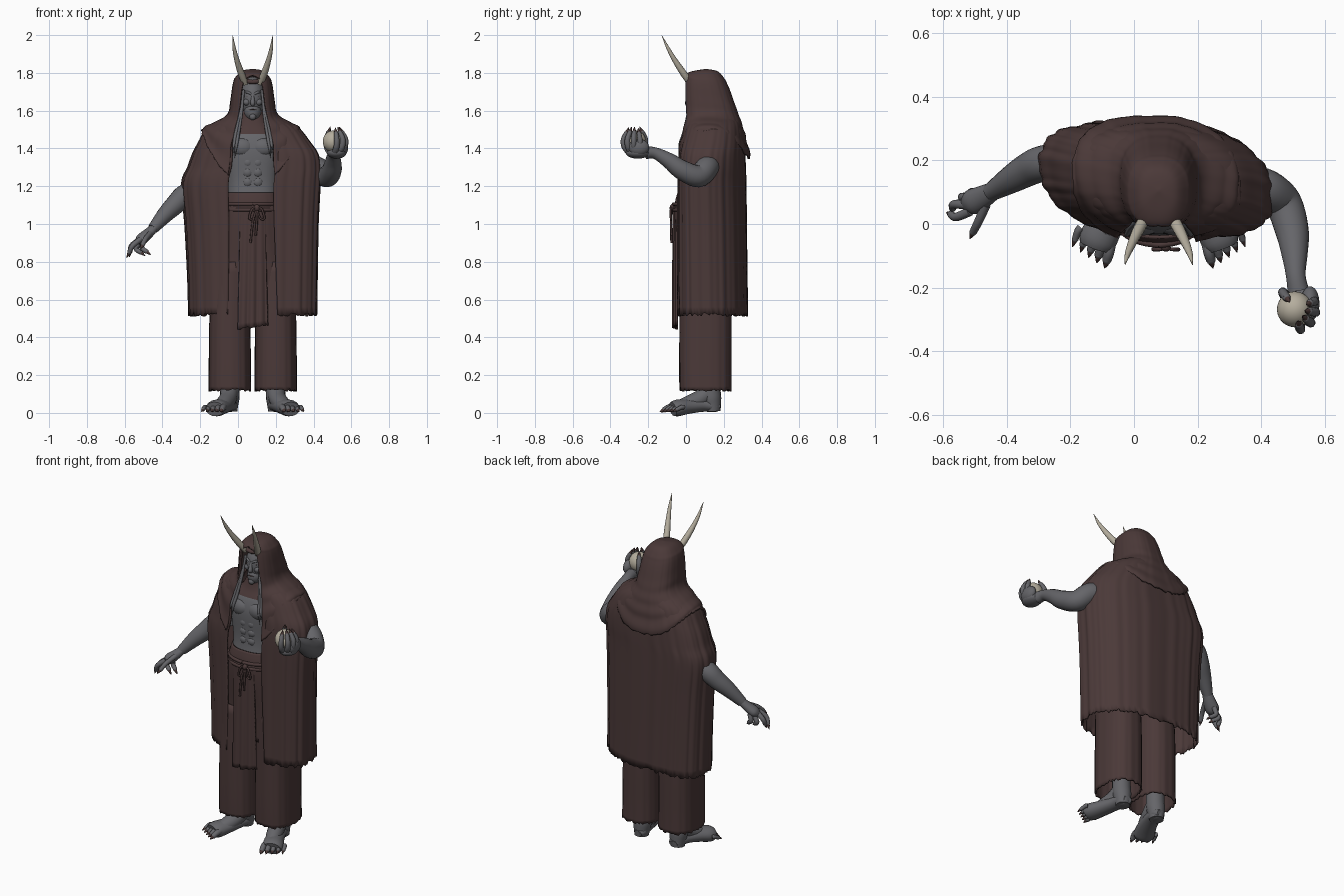
import bpy, bmesh, math, random
from mathutils import Vector, Matrix
random.seed(4)
CX = 0.078  # body axis


def material(name, rgb):
    m = bpy.data.materials.new(name)
    m.diffuse_color = (*rgb, 1)
    return m


CLOTH = material("brown cloth", (0.070, 0.041, 0.040))
SKIN = material("grey skin", (0.130, 0.130, 0.141))
BONE = material("bone", (0.46, 0.42, 0.34))
CLAW = material("dark claw", (0.066, 0.038, 0.036))


def finish(name, bm, mats, thick=0):
    bmesh.ops.remove_doubles(bm, verts=bm.verts, dist=0.0002)
    bmesh.ops.recalc_face_normals(bm, faces=bm.faces)
    me = bpy.data.meshes.new(name)
    bm.to_mesh(me)
    bm.free()
    ob = bpy.data.objects.new(name, me)
    bpy.context.collection.objects.link(ob)
    for m in mats:
        me.materials.append(m)
    if thick:
        s = ob.modifiers.new("thickness", 'SOLIDIFY')
        s.thickness, s.offset = thick, 0
    return ob


def spline(keys, sub):
    """Catmull-Rom through tuples of any length."""
    out = []
    for i in range(len(keys) - 1):
        a, b, c, d = keys[max(i - 1, 0)], keys[i], keys[i + 1], keys[min(i + 2, len(keys) - 1)]
        for k in range(sub):
            t = k / sub
            out.append([0.5 * (2 * q + (r - p) * t + (2 * p - 5 * q + 4 * r - s) * t * t
                               + (3 * q - p - 3 * r + s) * t ** 3) for p, q, r, s in zip(a, b, c, d)])
    return out + [list(keys[-1])]


def tube(name, keys, mat, n=10, sub=4, flat=1.0):
    """Round limb through (x, y, z, radius) points; flat squashes it vertically."""
    pts = spline(keys, sub)
    P = [Vector(p[:3]) for p in pts]
    bm, rings, side = bmesh.new(), [], None
    for i, p in enumerate(P):
        d = (P[min(i + 1, len(P) - 1)] - P[max(i - 1, 0)]).normalized()
        if side is None:
            side = d.orthogonal() if abs(d.z) > 0.8 else d.cross(Vector((0, 0, 1)))
        side = (side - d * side.dot(d)).normalized()
        up, r = d.cross(side), max(pts[i][3], 0.0005)
        rings.append([bm.verts.new(p + r * (side * math.cos(k * math.tau / n) + up * flat * math.sin(k * math.tau / n)))
                      for k in range(n)])
    for a, b in zip(rings, rings[1:]):
        for k in range(n):
            bm.faces.new((a[k], a[(k + 1) % n], b[(k + 1) % n], b[k]))
    bm.faces.new(rings[0])
    bm.faces.new(rings[-1])
    return finish(name, bm, [mat])


def ball(name, c, r, mat, seg=20):
    bm = bmesh.new()
    bmesh.ops.create_uvsphere(bm, u_segments=seg, v_segments=seg * 2 // 3, radius=1,
                              matrix=Matrix.Translation(c) @ Matrix.Diagonal((*r, 1)))
    return finish(name, bm, [mat])


def loft(name, rings, mats, cols=96, sub=4, e=0.8, fold=0.0, ripple=0.0, hem=0.0, skew=0.0, thick=0.0):
    """Draped shell. Ring: z front, z side, z back, x left, x right, y front, y back, half opening."""
    rows, bm, grid = spline(rings, sub), bmesh.new(), []
    for j, (zf, zs, zb, xl, xr, yf, yb, op) in enumerate(rows):
        v = j / (len(rows) - 1)
        rx, ry, cx, cy = (xr - xl) / 2, (yb - yf) / 2, (xl + xr) / 2, (yf + yb) / 2
        a0 = math.asin(min(1, op / rx) ** (1 / e)) if op > 0.001 else 0
        line = []
        for k in range(cols + 1):
            a = a0 + (math.tau - 2 * a0) * k / cols
            s, c = math.sin(a), math.cos(a)
            f = 1 + fold * min(1, 0.3 + v) * (math.sin(19 * a + 1) + 0.7 * math.sin(34 * a + 2 * v) + 0.5 * math.sin(11 * a))
            f += ripple * max(0, v - 0.45) * math.sin(v * 50 + 2 * c)
            dx = rx * f * math.copysign(abs(s) ** e, s)
            y = cy - ry * f * math.copysign(abs(c) ** e, c) - skew * dx * abs(dx)
            z = zs + ((zf if c > 0 else zb) - zs) * c * c
            if j == len(rows) - 1 and 0 < k < cols:
                z += random.uniform(-hem, hem)
            line.append(bm.verts.new((cx + dx, y, z)))
        grid.append(line)
    for a, b in zip(grid, grid[1:]):
        for k in range(cols):
            bm.faces.new((a[k], a[k + 1], b[k + 1], b[k]))
    return finish(name, bm, mats, thick)


def level(z, *rest):
    return (z, z, z, *rest)


# long open cloak
loft("cloak", [
    level(1.58, -.02, .17, .03, .25, .07), level(1.54, -.10, .26, .01, .28, .09),
    level(1.50, -.165, .325, -.005, .295, .11), level(1.43, -.205, .38, -.02, .305, .115),
    level(1.37, -.235, .42, -.03, .307, .12), level(1.30, -.26, .432, -.035, .31, .12),
    level(1.21, -.292, .43, -.038, .312, .12), level(1.0, -.275, .42, -.04, .315, .12),
    level(.75, -.262, .415, -.04, .318, .125), level(.52, -.255, .412, -.04, .322, .13)],
    [CLOTH], cols=150, fold=0.009, hem=0.010, skew=0.4, thick=0.01)

# hood with shoulder mantle and lapels
loft("hood", [
    (1.815, 1.815, 1.815, .07795, .07805, .10495, .10505, 0), (1.803, 1.806, 1.803, .025, .13, .035, .165, 0),
    (1.788, 1.775, 1.765, -.008, .162, 0, .20, 0), (1.765, 1.755, 1.74, -.018, .172, -.004, .213, .04),
    (1.72, 1.715, 1.70, -.026, .18, -.008, .230, .055), (1.64, 1.64, 1.62, -.036, .190, -.01, .258, .065),
    (1.56, 1.58, 1.56, -.05, .205, -.01, .280, .078), (1.48, 1.542, 1.50, -.105, .26, -.022, .300, .095),
    (1.38, 1.52, 1.43, -.155, .305, -.038, .318, .112), (1.22, 1.495, 1.35, -.193, .335, -.052, .336, .12)],
    [CLOTH], cols=110, sub=7, fold=0.004, ripple=0.04, hem=0.006, skew=0.4, thick=0.012)

# bare torso with a dark neckline
torso = loft("torso", [
    level(1.10, -.06, .215, -.045, .2, 0), level(1.22, -.065, .22, -.026, .22, 0), level(1.38, -.09, .245, -.03, .24, 0),
    level(1.46, -.09, .245, -.012, .24, 0), level(1.52, -.02, .175, .02, .21, 0), level(1.60, .02, .135, .04, .17, 0)],
    [SKIN, CLOTH], cols=48)
for p in torso.data.polygons:
    p.material_index = int(p.center.z > 1.47)
for sx in (-1, 1):
    ball("chest_muscle", (CX + sx * .055, .005, 1.405), (.064, .042, .052), SKIN)
    for row in range(3):
        ball("belly_muscle", (CX + sx * .026, .0, 1.325 - row * .052), (.034, .033, .033), SKIN, 16)

# head and face
ball("head", (CX, .10, 1.665), (.068, .09, .115), SKIN, 28)
ball("jaw", (CX, .062, 1.595), (.046, .055, .052), SKIN)
tube("nose", [(CX, .02, 1.685, .007), (CX, .012, 1.66, .010), (CX, .007, 1.638, .013), (CX, .016, 1.628, .008)], SKIN)
tube("mouth", [(CX - .02, .015, 1.604, .002), (CX, .008, 1.606, .004), (CX + .02, .015, 1.604, .002)], CLAW, flat=.5)
ball("chin", (CX, .02, 1.568), (.018, .016, .018), SKIN)
tube("headband", [(CX - .06, .05, 1.745, .012), (CX - .03, .02, 1.755, .013), (CX, .014, 1.752, .012),
                  (CX + .03, .02, 1.755, .013), (CX + .06, .05, 1.745, .012)], CLOTH)
for sx in (-1, 1):
    ball("cheek", (CX + sx * .032, .03, 1.645), (.02, .018, .018), SKIN, 14)
    ball("eye", (CX + sx * .024, .023, 1.676), (.010, .005, .004), CLAW, 12)
    tube("brow", [(CX + sx * .006, .016, 1.686, .006), (CX + sx * .026, .018, 1.697, .007),
                  (CX + sx * .044, .04, 1.697, .004)], SKIN)
    # curved horns
    tube("horn", [(CX + sx * .040, .025, 1.745, .018), (CX + sx * .062, -.015, 1.80, .018),
                  (CX + sx * .083, -.058, 1.865, .014), (CX + sx * .098, -.095, 1.93, .009),
                  (CX + sx * .106, -.128, 1.998, .001)], BONE, n=14, sub=6)
    # hair locks lying along the hood edge
    for i in range(2):
        o = i * .014
        tube("hair_lock", [(CX + sx * (.052 - o * .3), .035, 1.71, .007), (CX + sx * (.058 + o * .3), .015, 1.60, .008),
                           (CX + sx * (.076 + o), -.012, 1.48, .009), (CX + sx * (.086 + o), -.032, 1.42, .008),
                           (CX + sx * (.096 + o * .7), -.036, 1.35 + o * 3, .001)], SKIN, n=8)

# wide trousers
loft("trouser_top", [
    level(1.165, -.06, .216, -.04, .215, 0), level(1.10, -.075, .232, -.055, .22, 0), level(1.0, -.09, .25, -.053, .225, 0),
    level(.8, -.115, .285, -.03, .232, 0), level(.62, -.13, .295, -.022, .234, 0)], [CLOTH], fold=.005, thick=.01)
for cx in (-.043, .2):
    loft("trouser_leg", [
        level(.80, cx - .09, cx + .1, -.022, .23, 0), level(.5, cx - .103, cx + .103, -.028, .235, 0),
        level(.25, cx - .106, cx + .106, -.03, .235, 0), level(.12, cx - .107, cx + .107, -.028, .236, 0)],
        [CLOTH], cols=72, fold=.009, hem=.007, thick=.01)

# hanging front panel
bm = bmesh.new()
rows = []
for j in range(25):
    v = j / 24
    row = []
    for i in range(25):
        u = i / 24
        x = CX + (u - .5) * (.13 + .03 * v)
        y = -.064 + .005 * math.sin(u * 21 + v) * (.3 + v) + .012 * abs(2 * u - 1)
        z = 1.11 - v * (.665 - .02 * u) + (random.uniform(-.006, .006) if j == 24 else 0)
        row.append(bm.verts.new((x, y, z)))
    rows.append(row)
for a, b in zip(rows, rows[1:]):
    for i in range(24):
        bm.faces.new((a[i], a[i + 1], b[i + 1], b[i]))
finish("front_panel", bm, [CLOTH], .01)

# rope belt, knot, bow and tails
for z in (1.075, 1.105):
    tube("belt", [(CX + .165 * math.sin(a), .082 - .148 * math.cos(a), z, .010)
                  for a in [k * math.tau / 16 for k in range(17)]], CLOTH, n=8, sub=3)
ball("knot", (.1, -.074, 1.085), (.016, .013, .018), CLOTH, 14)
for sx, low in ((-1, .90), (1, .94)):
    tube("bow_loop", [(.1, -.076, 1.085, .005), (.1 + sx * .025, -.08, 1.08, .006), (.1 + sx * .04, -.08, 1.03, .006),
                      (.1 + sx * .018, -.079, 1.03, .005), (.1, -.076, 1.08, .005)], CLOTH, n=8)
    tube("belt_tail", [(.1, -.076, 1.08, .005), (.1 + sx * .01 - .01, -.08, 1.02, .006),
                       (.1 + sx * .014 - .02, -.077, low, .006)], CLOTH, n=8)


def digit(kind, pts, r, claw):
    """Finger or toe with a pointed claw at its tip."""
    tube(kind, [(*p, r * (1 - .1 * i)) for i, p in enumerate(pts)], SKIN, n=10)
    a, b = Vector(pts[-2]), Vector(pts[-1])
    d, w = (b - a).normalized(), r * (1 - .1 * (len(pts) - 1))
    ball(kind + "_tip", b, (w, w, w), SKIN, 10)
    tube(kind + "_claw", [(*(b + d * w * .3), w * .8), (*(b + d * (w * .6 + claw * .4)), w * .55),
                          (*(b + d * (w * .6 + claw)), .001)], CLAW, n=8, sub=3)


# bare clawed feet, turned outward
for sx in (-1, 1):
    def at(x, y, z):
        return (CX + sx * x, y, z)
    tube("ankle", [(*at(.122, .13, .24), .05), (*at(.122, .13, .13), .052), (*at(.122, .135, .08), .052),
                   (*at(.122, .14, .045), .046), (*at(.122, .142, .008), .040)], SKIN, n=16)
    tube("instep", [(*at(.122, .13, .12), .046), (*at(.132, .075, .075), .046), (*at(.155, .01, .045), .044),
                    (*at(.18, -.05, .03), .03)], SKIN, n=16)
    tube("foot", [(*at(.12, .182, .03), .026), (*at(.12, .155, .035), .042), (*at(.132, .09, .04), .046),
                  (*at(.162, .01, .034), .054), (*at(.190, -.045, .026), .060), (*at(.20, -.07, .02), .052)],
         SKIN, n=16, flat=.74)
    for i in range(5):
        x0, x1 = .150 + .024 * i, .163 + .025 * i
        tip = -.112 + .016 * i
        digit("toe", [at(x0, -.045 + .008 * i, .03), at((x0 + x1) / 2, tip + .025, .03), at(x1, tip, .018)],
              .019 - .0015 * i, .022)

# lowered arm and reaching hand
tube("lowered_arm", [(-.20, .2, 1.20, .045), (-.28, .192, 1.155, .056), (-.33, .172, 1.105, .053),
                     (-.385, .14, 1.05, .044), (-.45, .1, .975, .029)], SKIN, n=18, sub=6)
tube("open_palm", [(-.435, .108, .99, .027), (-.475, .085, .95, .036), (-.51, .068, .92, .040), (-.53, .06, .905, .025)],
     SKIN, n=14, flat=.75)
for pts in (
        [(-.465, .06, .95), (-.49, .005, .92), (-.505, -.025, .89)],
        [(-.515, .04, .92), (-.558, .022, .885), (-.575, .03, .85)],
        [(-.525, .06, .915), (-.565, .062, .885), (-.57, .05, .855)],
        [(-.515, .08, .91), (-.54, .085, .87), (-.515, .07, .85)],
        [(-.50, .095, .915), (-.51, .1, .875), (-.485, .085, .855)]):
    digit("finger", pts, .015, .026)

# raised arm, cupped hand and orb
tube("raised_arm", [(.33, .14, 1.31, .05), (.41, .112, 1.298, .062), (.468, .065, 1.253, .059),
                    (.496, -.02, 1.285, .053), (.504, -.09, 1.335, .042), (.508, -.16, 1.374, .031),
                    (.516, -.21, 1.378, .034)], SKIN, n=18, sub=6)
ball("cupped_palm", (.523, -.255, 1.378), (.052, .065, .032), SKIN)
ball("hand_heel", (.553, -.25, 1.405), (.030, .055, .045), SKIN)
orb = Vector((.505, -.268, 1.437))
ball("orb", orb, (.056, .056, .058), BONE, 28)
for phi, top in ((22, 38), (-8, 45), (-40, 45), (-74, 40), (125, 48)):
    p, pts = math.radians(phi), []
    for k in range(4):
        t = math.radians(-60 + (top + 60) * k / 3)
        pts.append(tuple(orb + .066 * Vector((math.cos(t) * math.cos(p), math.cos(t) * math.sin(p), math.sin(t)))))
    digit("gripping_finger", pts, .018, .026)

# smooth shading with crisp edges
bpy.ops.object.select_all(action='DESELECT')
for ob in bpy.context.scene.objects:
    ob.select_set(True)
    bpy.context.view_layer.objects.active = ob
bpy.ops.object.shade_smooth_by_angle(angle=math.radians(50))
